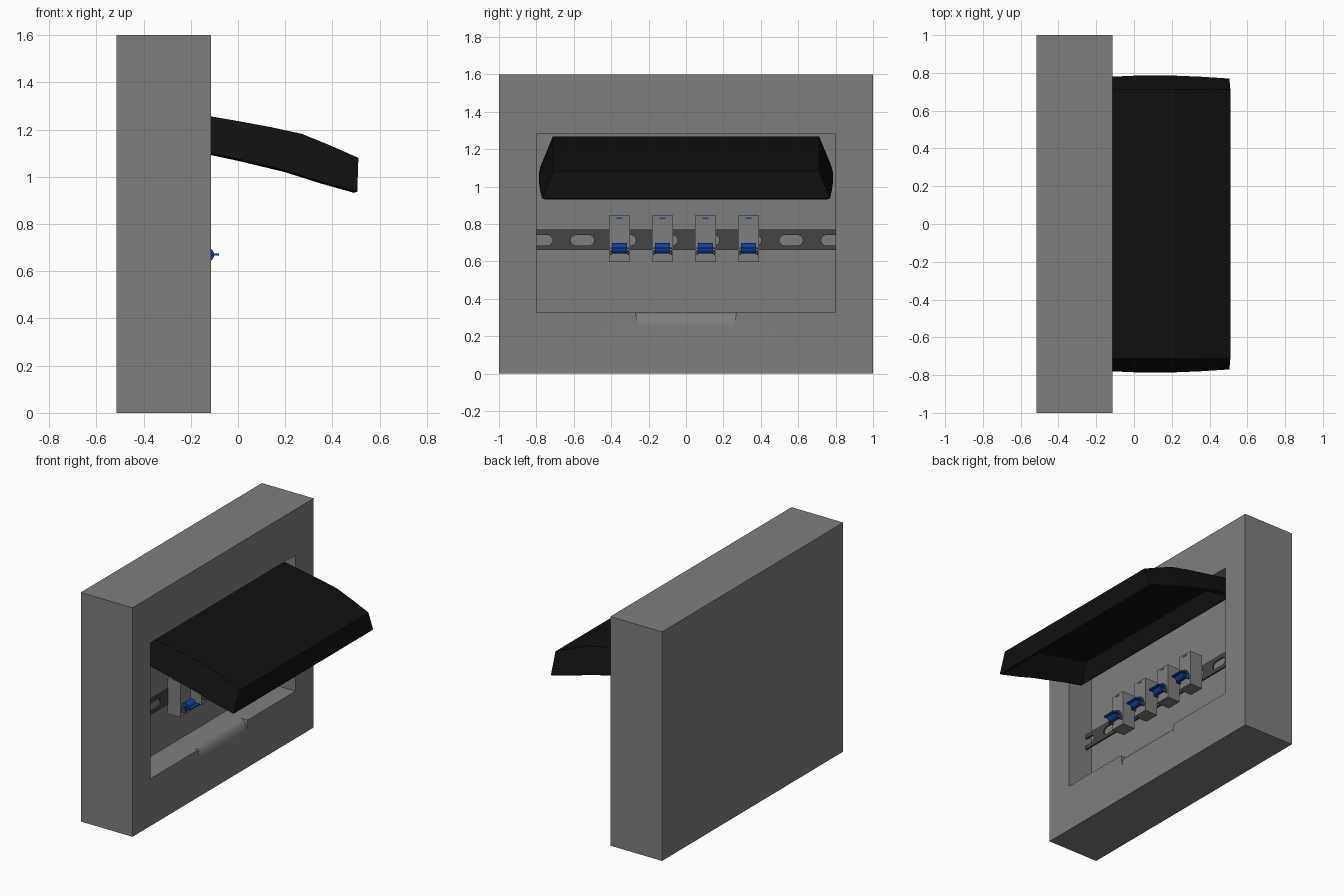
import bpy, bmesh, math

if "Cube" in bpy.data.objects:
    bpy.data.objects.remove(bpy.data.objects["Cube"])

def material(name, r, g, b):
    m = bpy.data.materials.new(name)
    m.diffuse_color = (r, g, b, 1)
    m.use_nodes = True
    m.node_tree.nodes["Principled BSDF"].inputs["Base Color"].default_value = m.diffuse_color
    return m

GREY = material("panel grey", 0.21, 0.21, 0.21)
DARK = material("rail grey", 0.06, 0.06, 0.06)
BLACK = material("lid black", 0.005, 0.005, 0.005)
BLUE = material("lever blue", 0.006, 0.055, 0.33)

def finish(name, bm, mat):
    bmesh.ops.recalc_face_normals(bm, faces=bm.faces)
    me = bpy.data.meshes.new(name)
    bm.to_mesh(me)
    bm.free()
    me.materials.append(mat)
    ob = bpy.data.objects.new(name, me)
    bpy.context.collection.objects.link(ob)
    return ob

def loft(bm, a, b):
    """Closed solid between two matching loops of points."""
    va = [bm.verts.new(p) for p in a]
    vb = [bm.verts.new(p) for p in b]
    n = len(va)
    for i in range(n):
        j = (i + 1) % n
        bm.faces.new((va[i], va[j], vb[j], vb[i]))
    bm.faces.new(va[::-1])
    bm.faces.new(vb)

def add_box(bm, x0, x1, y0, y1, z0, z1):
    ring = lambda x: [(x, y0, z0), (x, y1, z0), (x, y1, z1), (x, y0, z1)]
    loft(bm, ring(x0), ring(x1))

def box(name, mat, *dims):
    bm = bmesh.new()
    add_box(bm, *dims)
    return finish(name, bm, mat)

def activate(ob):
    bpy.ops.object.select_all(action='DESELECT')
    ob.select_set(True)
    bpy.context.view_layer.objects.active = ob

def cut(ob, cutter):
    cutter.hide_render = True
    activate(ob)
    mod = ob.modifiers.new("cut", 'BOOLEAN')
    mod.operation = 'DIFFERENCE'
    mod.solver = 'EXACT'
    mod.object = cutter
    bpy.ops.object.modifier_apply(modifier=mod.name)
    bpy.data.objects.remove(cutter)

def smooth(ob, angle=30):
    activate(ob)
    bpy.ops.object.shade_smooth_by_angle(angle=math.radians(angle))

FRONT, BACK = -0.115, -0.305

# Housing with the recessed opening
housing = box("housing", GREY, -0.515, FRONT, -1, 1, 0, 1.6)
cut(housing, box("opening_cutter", GREY, BACK, 0.1, -0.8, 0.8, 0.33, 1.28))

# Rounded finger scoop below the opening
prof = [(0.0, 0.24)]
for i in range(11):
    a = math.pi / 2 * i / 10
    prof.append((FRONT - 0.055 * (1 - math.cos(a)), 0.24 + 0.09 * math.sin(a)))
prof += [(-0.17, 0.36), (0.0, 0.36)]
half = lambda z: 0.255 + 0.015 * (z - 0.24) / 0.09
bm = bmesh.new()
loft(bm, [(x, -half(z), z) for x, z in prof], [(x, half(z), z) for x, z in prof])
cut(housing, finish("scoop_cutter", bm, GREY))
smooth(housing)

# Mounting rail with rounded slots
rail = box("mounting_rail", DARK, -0.267, -0.255, -0.8, 0.8, 0.66, 0.77)
bm = bmesh.new()
for k in range(8):
    yc = -0.777 + 0.2232 * k
    pts = []
    for side in (1, -1):
        for i in range(9):
            a = -math.pi / 2 + math.pi * i / 8
            pts.append((yc + side * (0.035 + 0.028 * math.cos(a)),
                        0.713 + side * 0.028 * math.sin(a)))
    loft(bm, [(-0.29, y, z) for y, z in pts], [(-0.23, y, z) for y, z in pts])
cut(rail, finish("slot_cutter", bm, DARK))

# Four breakers, each with lever, side brackets and indicator
for n in range(4):
    yc = -0.355 + 0.23 * n
    face = -0.155
    box(f"breaker_body_{n+1}", GREY, -0.257, face, yc - 0.056, yc + 0.056, 0.598, 0.845)
    bm = bmesh.new()
    hub = [(-0.13 + 0.029 * math.cos(math.tau * i / 20),
            0.67 + 0.029 * math.sin(math.tau * i / 20)) for i in range(20)]
    loft(bm, [(x, yc - 0.04, z) for x, z in hub], [(x, yc + 0.04, z) for x, z in hub])
    add_box(bm, -0.13, -0.08, yc - 0.049, yc + 0.049, 0.666, 0.675)
    smooth(finish(f"breaker_lever_{n+1}", bm, BLUE))
    bm = bmesh.new()
    for s in (-1, 1):
        y = yc + s * 0.045
        add_box(bm, face - 0.005, -0.122, y - 0.004, y + 0.004, 0.635, 0.662)
    finish(f"lever_brackets_{n+1}", bm, DARK)
    box(f"indicator_{n+1}", BLUE, face - 0.002, face + 0.002,
        yc - 0.016, yc + 0.016, 0.828, 0.835)

# Curved open lid: a hollow shell with sloping rims
# top x, top z, rim x, rim z, rim half-width
stations = [(-0.19, 1.268, -0.20, 1.115, 0.775), (-0.115, 1.256, -0.115, 1.100, 0.780),
            (0.0, 1.236, 0.0, 1.076, 0.785), (0.14, 1.210, 0.10, 1.052, 0.787),
            (0.27, 1.182, 0.20, 1.028, 0.786), (0.39, 1.133, 0.35, 0.980, 0.780),
            (0.51, 1.080, 0.505, 0.937, 0.770)]
bm = bmesh.new()
rows = [[bm.verts.new(p) for p in ((bx, -w, bz), (tx, -0.712, tz), (tx, 0.712, tz), (bx, w, bz))]
        for tx, tz, bx, bz, w in stations]
for r, s in zip(rows, rows[1:]):
    for i in range(3):
        bm.faces.new((r[i], r[i + 1], s[i + 1], s[i]))
bm.faces.new(rows[0])
bm.faces.new(rows[-1])
lid = finish("lid", bm, BLACK)
# the shell is open below, so make sure the top faces up
top = max(lid.data.polygons, key=lambda p: abs(p.normal.z))
if top.normal.z < 0:
    lid.data.flip_normals()
activate(lid)
sol = lid.modifiers.new("thickness", 'SOLIDIFY')
sol.thickness = 0.02
sol.offset = -1
bpy.ops.object.modifier_apply(modifier=sol.name)
smooth(lid, 25)
